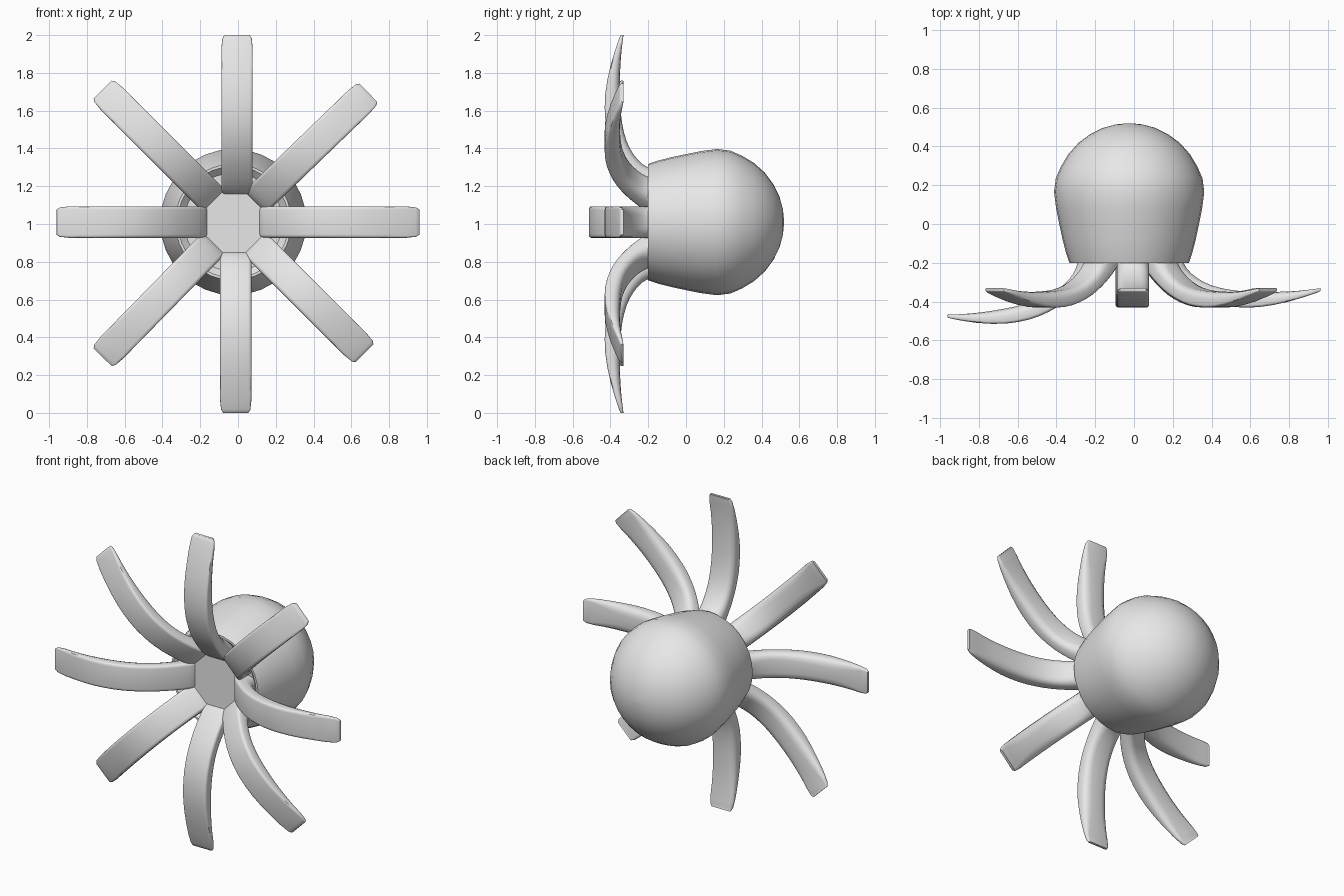
import bpy, bmesh, math
from mathutils import Vector

if "Cube" in bpy.data.objects:
    bpy.data.objects.remove(bpy.data.objects["Cube"])

CX, CZ = -0.025, 1.01   # body axis, running along y

grey = bpy.data.materials.new("light_grey")
grey.diffuse_color = (0.8, 0.8, 0.8, 1)
grey.use_nodes = True
grey.node_tree.nodes["Principled BSDF"].inputs["Base Color"].default_value = grey.diffuse_color


def finish(bm, name, angle):
    bmesh.ops.recalc_face_normals(bm, faces=bm.faces)
    me = bpy.data.meshes.new(name)
    bm.to_mesh(me)
    bm.free()
    me.materials.append(grey)
    ob = bpy.data.objects.new(name, me)
    bpy.context.collection.objects.link(ob)
    bpy.ops.object.select_all(action='DESELECT')
    ob.select_set(True)
    bpy.context.view_layer.objects.active = ob
    bpy.ops.object.shade_smooth_by_angle(angle=math.radians(angle))
    return ob


def skin(bm, rings):
    """Bridge consecutive closed rings with quads and cap both ends."""
    loops = [[bm.verts.new(p) for p in ring] for ring in rings]
    n = len(loops[0])
    for a, b in zip(loops, loops[1:]):
        for i in range(n):
            j = (i + 1) % n
            bm.faces.new((a[i], a[j], b[j], b[i]))
    bm.faces.new(loops[0])
    bm.faces.new(loops[-1])


def smooth_path(pts, steps=2):
    """Catmull-Rom interpolation through the points."""
    out = []
    for i in range(len(pts) - 1):
        p0, p1, p2 = pts[max(i - 1, 0)], pts[i], pts[i + 1]
        p3 = pts[min(i + 2, len(pts) - 1)]
        for s in range(steps):
            t = s / steps
            out.append(0.5 * (2 * p1 + (p2 - p0) * t + (2 * p0 - 5 * p1 + 4 * p2 - p3) * t * t
                              + (3 * p1 - p0 - 3 * p2 + p3) * t ** 3))
    return out + [pts[-1]]


# Head: lathe around y, (radius, y), with a shallow recess inside the front lip
head_profile = [(0.26, -0.165), (0.275, -0.18), (0.295, -0.2), (0.308, -0.2), (0.325, -0.15),
                (0.343, -0.08), (0.36, 0.0), (0.376, 0.08), (0.387, 0.165), (0.378, 0.235),
                (0.352, 0.295), (0.313, 0.36), (0.262, 0.417), (0.2, 0.463), (0.135, 0.495),
                (0.068, 0.513), (0.01, 0.519)]
SEG = 32
bm = bmesh.new()
skin(bm, [[(CX + r * math.cos(2 * math.pi * i / SEG), y, CZ + r * math.sin(2 * math.pi * i / SEG))
           for i in range(SEG)] for r, y in head_profile])
finish(bm, "head", 40)

# Octagonal plate between the tentacle roots
bm = bmesh.new()
skin(bm, [[(CX + 0.175 * math.cos(math.pi * (i + 0.5) / 4), y,
            CZ - 0.005 + 0.175 * math.sin(math.pi * (i + 0.5) / 4)) for i in range(8)]
          for y in (-0.2, -0.15)])
finish(bm, "root_plate", 30)

# Tentacle side profile: (distance out, y) along the front and the back
front = [(0.15, -0.16), (0.155, -0.2), (0.2, -0.255), (0.27, -0.315), (0.35, -0.367), (0.44, -0.405),
         (0.54, -0.427), (0.67, -0.428), (0.82, -0.4), (0.96, -0.355), (0.98, -0.345)]
back = [(0.285, -0.16), (0.29, -0.19), (0.31, -0.232), (0.36, -0.278), (0.43, -0.315), (0.52, -0.338),
        (0.62, -0.348), (0.75, -0.35), (0.87, -0.344), (0.965, -0.333), (0.98, -0.33)]
front = smooth_path([Vector(p) for p in front])
back = smooth_path([Vector(p) for p in back])


def section(half, depth):
    """Rounded rectangle as (across, 0..1 from front to back); rounder behind."""
    rf, rb = min(0.018, depth * 0.3), min(0.06, depth * 0.42)
    pts = []
    for sx, base, r, start in ((1, 0, rf, 270), (1, 1, rb, 0), (-1, 1, rb, 90), (-1, 0, rf, 180)):
        cx, cy = sx * (half - r), (r if base == 0 else depth - r)
        for k in range(4):
            a = math.radians(start + 30 * k)
            pts.append((cx + r * math.cos(a), (cy + r * math.sin(a)) / depth))
    return pts


def tentacle(name, base, tip, lean=0.0):
    base, tip = Vector(base), Vector(tip)
    out = (tip - base).normalized()
    side = Vector((-out.y, out.x))
    scale = (tip - base).length / 0.83
    rings = []
    for f, b in zip(front, back):
        half = 0.083 - 0.016 * max(0.0, (f.x - 0.95) / 0.03)
        ring = []
        for u, v in section(half, (b - f).length):
            p = f.lerp(b, v)
            d = (p.x - 0.15) * scale
            q = base + out * d + side * u
            ring.append((q.x, p.y - lean * d, q.y))
        rings.append(ring)
    bm = bmesh.new()
    skin(bm, rings)
    finish(bm, name, 35)


# Eight tentacles, root and tip given as (x, z)
tentacle("tentacle_top", (-0.005, 1.155), (-0.005, 2.0))
tentacle("tentacle_bottom", (-0.012, 0.855), (-0.012, 0.0))
tentacle("tentacle_right", (0.11, 1.01), (0.96, 1.01))
tentacle("tentacle_left", (-0.16, 1.01), (-0.96, 1.01), lean=0.17)
tentacle("tentacle_upper_left", (-0.125, 1.12), (-0.717, 1.712))
tentacle("tentacle_upper_right", (0.09, 1.115), (0.69, 1.695))
tentacle("tentacle_lower_left", (-0.125, 0.9), (-0.717, 0.295))
tentacle("tentacle_lower_right", (0.085, 0.9), (0.67, 0.315))
